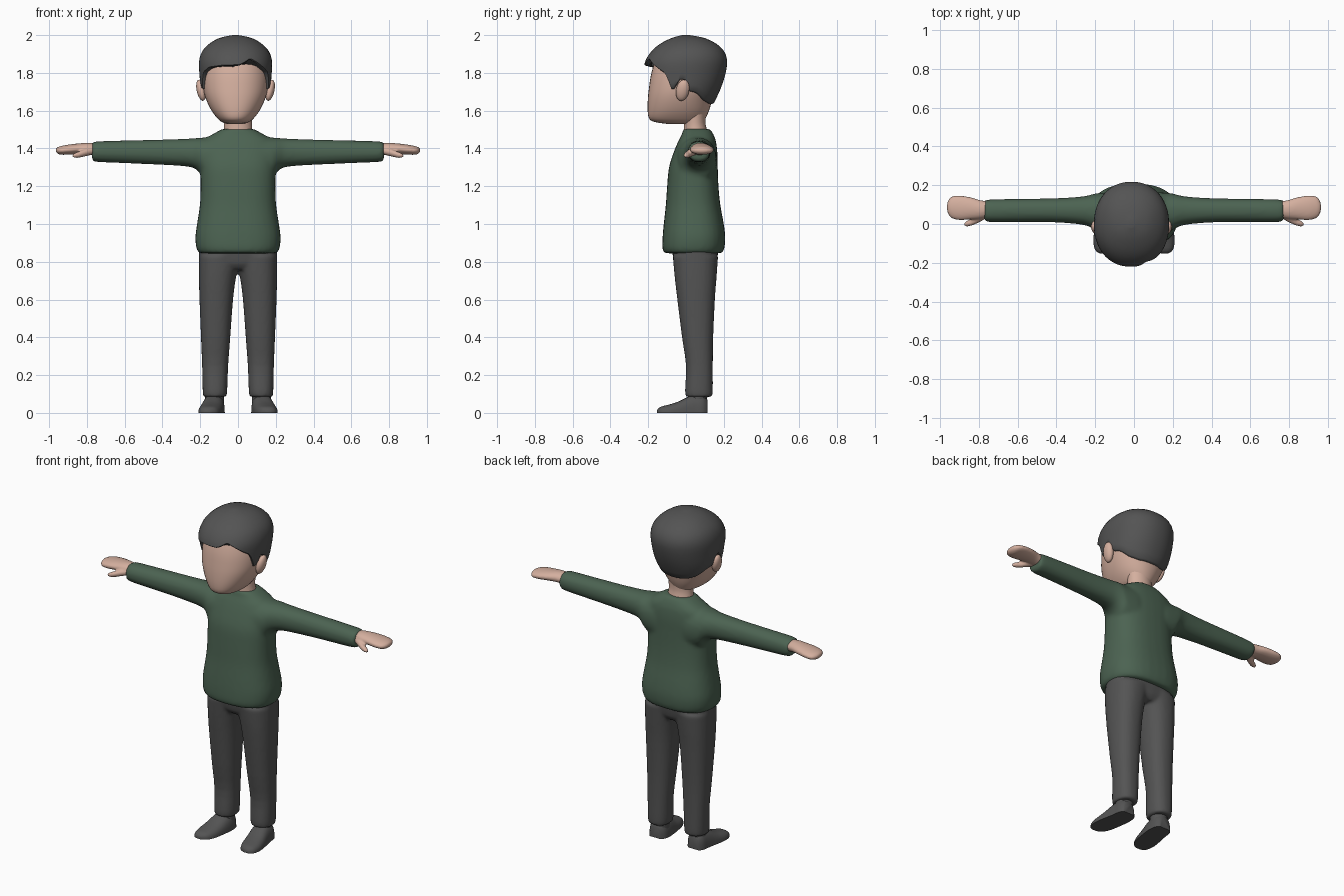
import bpy, bmesh, math
from mathutils import Vector, Matrix


def material(name, col):
    m = bpy.data.materials.new(name)
    m.diffuse_color = (*col, 1)
    return m


SKIN = material("skin", (0.66, 0.43, 0.345))
GREEN = material("sweater green", (0.072, 0.125, 0.084))
GREY = material("dark grey", (0.088, 0.088, 0.088))


def spline(rows, steps=3):
    """Smoothly interpolate between the rows of a profile."""
    out = []
    for i in range(len(rows) - 1):
        p = [rows[max(0, min(len(rows) - 1, i + k))] for k in (-1, 0, 1, 2)]
        for j in range(steps):
            t = j / steps
            out.append([0.5 * (2 * b + (c - a) * t + (2 * a - 5 * b + 4 * c - d) * t * t
                               + (3 * b - a - 3 * c + d) * t ** 3) for a, b, c, d in zip(*p)])
    return out + [list(rows[-1])]


def power(v, e):
    return math.copysign(abs(v) ** (2 / e), v)


def skin_rings(bm, rings):
    """Bridge rings of points with quads and cap both ends."""
    vs = [[bm.verts.new(p) for p in r] for r in rings]
    n = len(vs[0])
    for a, b in zip(vs, vs[1:]):
        for i in range(n):
            j = (i + 1) % n
            bm.faces.new((a[i], a[j], b[j], b[i]))
    bm.faces.new(vs[0][::-1])
    bm.faces.new(vs[-1])


def loft(bm, axis, rows, e=2.0, n=32, side=1, dome=False):
    """Rows are (position, u min, u max, v min, v max) along the axis."""
    rings = []
    for pos, u0, u1, v0, v1 in spline(rows):
        ring = []
        for i in range(n):
            t = 2 * math.pi * i / n
            c, s = power(math.cos(t), e), power(math.sin(t), e)
            u = (u0 + u1) / 2 + (u1 - u0) / 2 * c
            v = v0 + (v1 - v0) * max(0, s) if dome else (v0 + v1) / 2 + (v1 - v0) / 2 * s
            p = {"x": (pos, u, v), "y": (u, pos, v), "z": (u, v, pos)}[axis]
            ring.append((p[0] * side, p[1], p[2]))
        rings.append(ring)
    skin_rings(bm, rings)


def finish(bm, name, mat, voxel=0, smooth=0, angle=50):
    bmesh.ops.recalc_face_normals(bm, faces=bm.faces)
    me = bpy.data.meshes.new(name)
    bm.to_mesh(me)
    bm.free()
    me.materials.append(mat)
    ob = bpy.data.objects.new(name, me)
    bpy.context.collection.objects.link(ob)
    if voxel:
        r = ob.modifiers.new("merge", "REMESH")
        r.mode, r.voxel_size, r.use_smooth_shade = "VOXEL", voxel, True
        s = ob.modifiers.new("soften", "SMOOTH")
        s.factor, s.iterations = 0.5, smooth
    else:
        bpy.ops.object.select_all(action="DESELECT")
        ob.select_set(True)
        bpy.context.view_layer.objects.active = ob
        bpy.ops.object.shade_smooth_by_angle(angle=math.radians(angle))
    return ob


def sym(rows):
    """Turn (z, half width, y front, y back) into loft rows."""
    return [(z, -a, a, f, b) for z, a, f, b in rows]


# Sweater: body and both sleeves merged together
bm = bmesh.new()
loft(bm, "z", sym([(0.845, 0.205, -0.115, 0.19), (0.87, 0.22, -0.125, 0.203),
                   (0.93, 0.226, -0.124, 0.208), (1.0, 0.217, -0.118, 0.2),
                   (1.1, 0.202, -0.107, 0.182), (1.2, 0.198, -0.1, 0.172),
                   (1.3, 0.2, -0.09, 0.168), (1.38, 0.2, -0.065, 0.166),
                   (1.44, 0.185, -0.04, 0.158), (1.475, 0.135, -0.022, 0.145),
                   (1.503, 0.083, -0.015, 0.128)]), e=2.5)
for s in (1, -1):
    loft(bm, "x", [(0.1, -0.06, 0.165, 1.2, 1.47), (0.18, -0.04, 0.16, 1.235, 1.458),
                   (0.21, -0.025, 0.155, 1.28, 1.456), (0.26, -0.005, 0.143, 1.303, 1.452),
                   (0.4, 0.008, 0.133, 1.313, 1.447), (0.6, 0.01, 0.13, 1.322, 1.442),
                   (0.74, 0.01, 0.127, 1.328, 1.438), (0.773, 0.016, 0.122, 1.335, 1.432)],
         e=2.2, side=s)
finish(bm, "sweater", GREEN, 0.012, 5)

# Trousers: hips and both legs merged together
bm = bmesh.new()
loft(bm, "z", sym([(0.76, 0.17, -0.04, 0.14), (0.79, 0.2, -0.062, 0.16),
                   (0.85, 0.208, -0.072, 0.17), (0.9, 0.205, -0.075, 0.172)]), e=2.5)
for s in (1, -1):
    loft(bm, "z", [(0.085, 0.062, 0.183, 0.0, 0.138), (0.12, 0.057, 0.187, -0.005, 0.142),
                   (0.25, 0.052, 0.19, 0.0, 0.142), (0.4, 0.041, 0.196, -0.021, 0.144),
                   (0.6, 0.026, 0.204, -0.046, 0.153), (0.72, 0.01, 0.207, -0.06, 0.162),
                   (0.83, -0.02, 0.208, -0.07, 0.17)], e=2.3, side=s)
finish(bm, "trousers", GREY, 0.01, 3)

# Shoes and ankles, toes turned slightly outwards
for s, label in ((1, "left"), (-1, "right")):
    bm = bmesh.new()
    loft(bm, "y", [(-0.153, 0.145, 0.175, 0, 0.015), (-0.135, 0.112, 0.2, 0, 0.032),
                   (-0.09, 0.09, 0.21, 0, 0.044), (-0.04, 0.08, 0.205, 0, 0.06),
                   (0.01, 0.073, 0.195, 0, 0.085), (0.05, 0.07, 0.188, 0, 0.098),
                   (0.09, 0.075, 0.182, 0, 0.095), (0.113, 0.095, 0.165, 0, 0.07)],
         e=2.6, n=28, side=s, dome=True)
    bmesh.ops.remove_doubles(bm, verts=bm.verts, dist=0.0004)
    finish(bm, label + "_shoe", GREY)
    bm = bmesh.new()
    loft(bm, "z", [(0.05, 0.075, 0.175, 0.015, 0.108), (0.12, 0.075, 0.172, 0.015, 0.118)], side=s)
    finish(bm, label + "_ankle", GREY)

# Hands: flat mitten plus thumb
for s, label in ((1, "left"), (-1, "right")):
    bm = bmesh.new()
    loft(bm, "x", [(0.74, 0.035, 0.115, 1.36, 1.425), (0.79, 0.027, 0.122, 1.367, 1.43),
                   (0.84, 0.024, 0.137, 1.37, 1.427), (0.9, 0.02, 0.147, 1.367, 1.42),
                   (0.94, 0.03, 0.142, 1.367, 1.412), (0.958, 0.05, 0.122, 1.375, 1.405),
                   (0.965, 0.075, 0.1, 1.383, 1.397)], side=s)
    loft(bm, "x", [(0.76, 0.03, 0.07, 1.37, 1.405), (0.8, 0.008, 0.055, 1.36, 1.4),
                   (0.84, -0.009, 0.028, 1.351, 1.385), (0.865, -0.013, 0.015, 1.35, 1.375),
                   (0.876, -0.008, 0.006, 1.355, 1.367)], n=20, side=s)
    finish(bm, label + "_hand", SKIN, 0.006, 4)

# Neck
bm = bmesh.new()
loft(bm, "z", sym([(1.44, 0.09, -0.015, 0.125), (1.49, 0.077, -0.012, 0.113),
                   (1.54, 0.073, -0.01, 0.103), (1.62, 0.08, -0.01, 0.11)]))
finish(bm, "neck", SKIN)

# Head: flat face, rounded chin
HX = -0.013
bm = bmesh.new()
loft(bm, "z", sym([(1.53, 0.045, -0.1, 0.07), (1.54, 0.072, -0.165, 0.09),
                   (1.558, 0.095, -0.195, 0.103), (1.6, 0.127, -0.203, 0.122),
                   (1.66, 0.156, -0.202, 0.14), (1.72, 0.172, -0.196, 0.165),
                   (1.8, 0.175, -0.183, 0.185), (1.88, 0.16, -0.155, 0.175),
                   (1.93, 0.12, -0.11, 0.13), (1.95, 0.04, -0.04, 0.06)]), e=2.2, n=40)
finish(bm, "head", SKIN).location.x = HX

# Ears
for s, label in ((1, "left"), (-1, "right")):
    bm = bmesh.new()
    bmesh.ops.create_uvsphere(bm, u_segments=20, v_segments=12, radius=1)
    bmesh.ops.scale(bm, vec=Vector((0.023, 0.035, 0.058)), verts=bm.verts)
    bmesh.ops.rotate(bm, cent=(0, 0, 0), verts=bm.verts,
                     matrix=Matrix.Rotation(math.radians(-12), 3, "X")
                     @ Matrix.Rotation(math.radians(12 * s), 3, "Y"))
    finish(bm, label + "_ear", SKIN).location = (HX + 0.183 * s, -0.018, 1.708)

# Hair: shell whose lower edge height follows the angle around the head
SHAPE = spline([(1.62, 0.14, -0.19, 0.138), (1.66, 0.166, -0.2, 0.158),
                (1.72, 0.184, -0.21, 0.185), (1.78, 0.19, -0.218, 0.205),
                (1.84, 0.194, -0.221, 0.217), (1.88, 0.19, -0.207, 0.216),
                (1.92, 0.173, -0.178, 0.198), (1.955, 0.138, -0.135, 0.16),
                (1.985, 0.085, -0.075, 0.098), (2.0, 0.015, -0.02, 0.02)], 4)
SIDE = [(60, 1.80), (66, 1.77), (71, 1.715), (77, 1.715), (84, 1.765), (91, 1.765),
        (97, 1.705), (110, 1.695), (130, 1.655), (150, 1.638), (180, 1.635)]
RIM = ([(-a, z) for a, z in reversed(SIDE)]
       + [(-45, 1.825), (-20, 1.835), (5, 1.838), (13, 1.852), (22, 1.872), (36, 1.848), (50, 1.82)]
       + SIDE)


def lerp_table(table, x):
    for a, b in zip(table, table[1:]):
        if x <= b[0]:
            t = max(0, (x - a[0]) / (b[0] - a[0]))
            return [p + (q - p) * t for p, q in zip(a[1:], b[1:])]
    return list(table[-1][1:])


def hair_point(deg, z, scale=1):
    a, f, b = lerp_table(SHAPE, z)
    t = math.radians(deg)
    return (scale * a * power(math.sin(t), 2.15),
            (f + b) / 2 - scale * (b - f) / 2 * power(math.cos(t), 2.15), z)


bm = bmesh.new()
angles = [-180 + 360 * i / 90 for i in range(90)]
rims = [lerp_table(RIM, d)[0] for d in angles]
rings = [[hair_point(d, r + 0.004, 0.86) for d, r in zip(angles, rims)],
         [hair_point(d, r, 0.96) for d, r in zip(angles, rims)]]
for k in range(17):
    h = math.sin(math.pi / 2 * k / 16)
    rings.append([hair_point(d, r + 0.006 + (1.994 - r) * h) for d, r in zip(angles, rims)])
skin_rings(bm, rings)
finish(bm, "hair", GREY).location.x = HX
